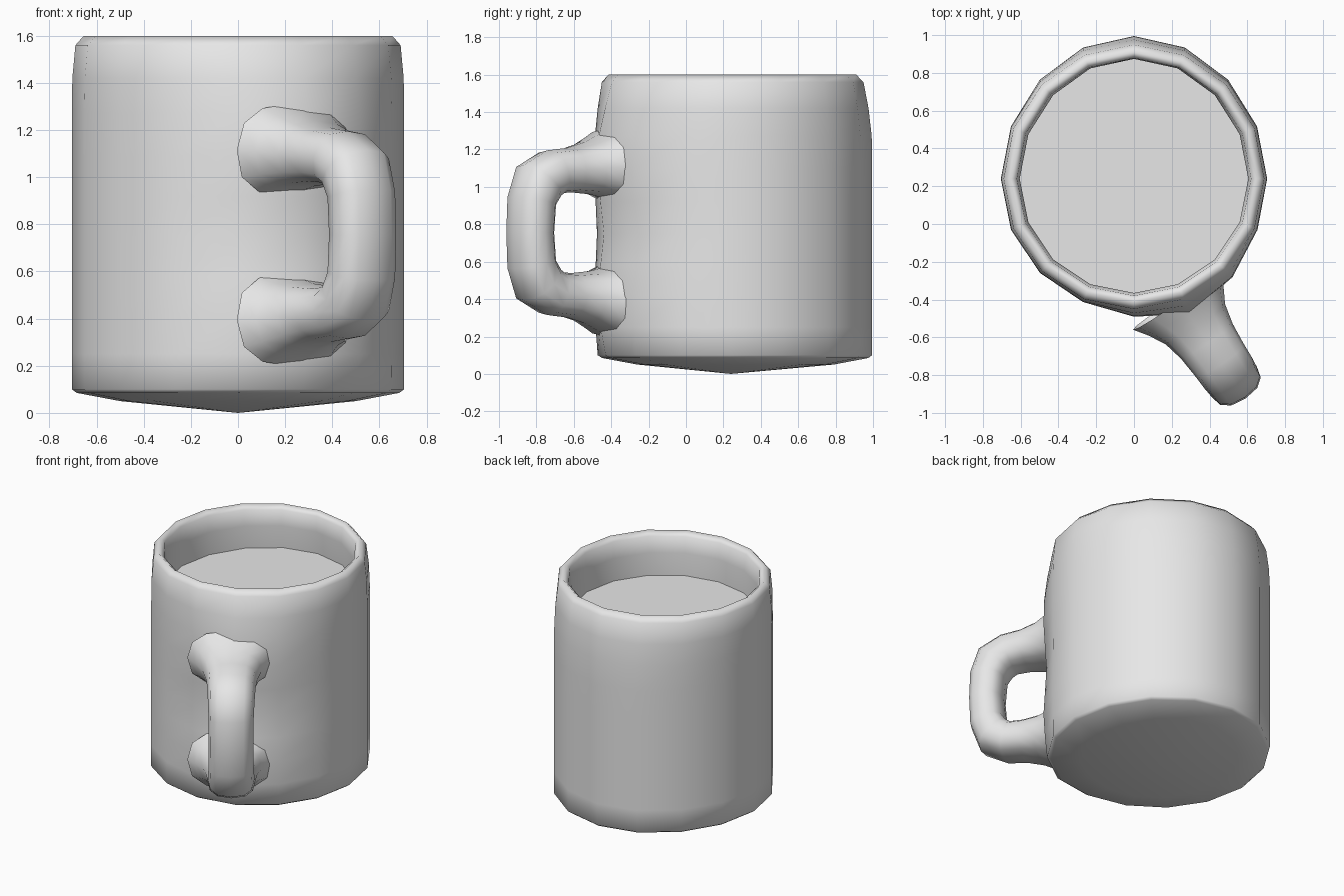
import bpy, bmesh, math
from mathutils import Vector

cube = bpy.data.objects.get("Cube")
if cube:
    bpy.data.objects.remove(cube)

SIDES = 16
CENTRE_Y = 0.24


def material(name, value):
    mat = bpy.data.materials.new(name)
    mat.use_nodes = True
    colour = (value, value, value, 1)
    mat.diffuse_color = colour
    mat.node_tree.nodes["Principled BSDF"].inputs["Base Color"].default_value = colour
    return mat


def finish(name, bm, mat, smooth=True):
    bmesh.ops.recalc_face_normals(bm, faces=bm.faces)
    mesh = bpy.data.meshes.new(name)
    bm.to_mesh(mesh)
    bm.free()
    mesh.materials.append(mat)
    for poly in mesh.polygons:
        poly.use_smooth = smooth
    obj = bpy.data.objects.new(name, mesh)
    bpy.context.collection.objects.link(obj)
    return obj


def bridge(bm, a, b):
    for i in range(len(a)):
        j = (i + 1) % len(a)
        bm.faces.new((a[i], a[j], b[j], b[i]))


def mug_point(angle, r, z, swell):
    # the back is slightly deeper than the front; the wall swells at the handle
    depth = 0.05 * max(0, math.sin(angle)) * min(1, (1.75 - z) / 0.5)
    turn = (angle - math.radians(-66) + math.pi) % math.tau - math.pi
    r += swell * math.exp(-(turn / 0.42) ** 2)
    return Vector((r * math.cos(angle), CENTRE_Y + (r + depth) * math.sin(angle), z))


def mug_ring(bm, r, z, swell=0):
    return [bm.verts.new(mug_point(math.tau * i / SIDES, r, z, swell)) for i in range(SIDES)]


ceramic = material("grey ceramic", 0.8)
liquid = material("grey liquid", 0.8)

# Mug body: underside, wall, rolled rim and inner wall (radius, height, swell)
profile = [(0.5, 0.05, 0), (0.685, 0.085, 0.01), (0.705, 0.1, 0.02), (0.705, 0.25, 0.05),
           (0.705, 0.42, 0.07), (0.705, 0.58, 0.05), (0.705, 0.75, 0.03), (0.705, 0.92, 0.05),
           (0.705, 1.09, 0.07), (0.705, 1.27, 0.06), (0.703, 1.42, 0.025), (0.69, 1.56, 0),
           (0.655, 1.6, 0), (0.62, 1.57, 0), (0.605, 1.46, 0), (0.605, 1.29, 0)]
bm = bmesh.new()
rings = [mug_ring(bm, *p) for p in profile]
for a, b in zip(rings, rings[1:]):
    bridge(bm, a, b)
tip = bm.verts.new((0, CENTRE_Y, 0))
for i in range(SIDES):
    bm.faces.new((tip, rings[0][i], rings[0][(i + 1) % SIDES]))
finish("mug_body", bm, ceramic)

# Drink surface
bm = bmesh.new()
bm.faces.new(mug_ring(bm, 0.606, 1.3))
finish("drink_surface", bm, liquid, smooth=False)

# Handle: a tube with flared roots, mirrored about its middle height
MIDDLE = 0.755
OUT = Vector((0.56, -0.83, 0)).normalized()
SIDE = Vector((0.83, 0.56, 0)).normalized()
UP = Vector((0, 0, 1))
ROOT = Vector((0.375, -0.605, MIDDLE))
# reach, height above the middle, half width, half thickness
half = [(-0.25, 0.36, 0.29, 0.2), (-0.18, 0.355, 0.24, 0.17), (-0.09, 0.345, 0.19, 0.14),
        (0.02, 0.335, 0.165, 0.12), (0.13, 0.325, 0.155, 0.12), (0.22, 0.275, 0.15, 0.13),
        (0.265, 0.17, 0.145, 0.115)]
stations = half + [(0.275, 0, 0.145, 0.11)] + [(t, -h, w, d) for t, h, w, d in reversed(half)]
path = [ROOT + OUT * t + UP * h for t, h, w, d in stations]

bm = bmesh.new()
rings = []
for i, (t, h, w, d) in enumerate(stations):
    tangent = (path[min(i + 1, len(path) - 1)] - path[max(i - 1, 0)]).normalized()
    normal = tangent.cross(SIDE)
    ring = []
    for k in range(12):
        a = math.tau * k / 12
        c, s = math.cos(a), math.sin(a)
        # squared-off oval section
        x, y = (math.copysign(abs(v) ** 0.8, v) for v in (c, s))
        ring.append(bm.verts.new(path[i] + SIDE * (w * x) + normal * (d * y)))
    rings.append(ring)
for a, b in zip(rings, rings[1:]):
    bridge(bm, a, b)
finish("handle", bm, ceramic)
